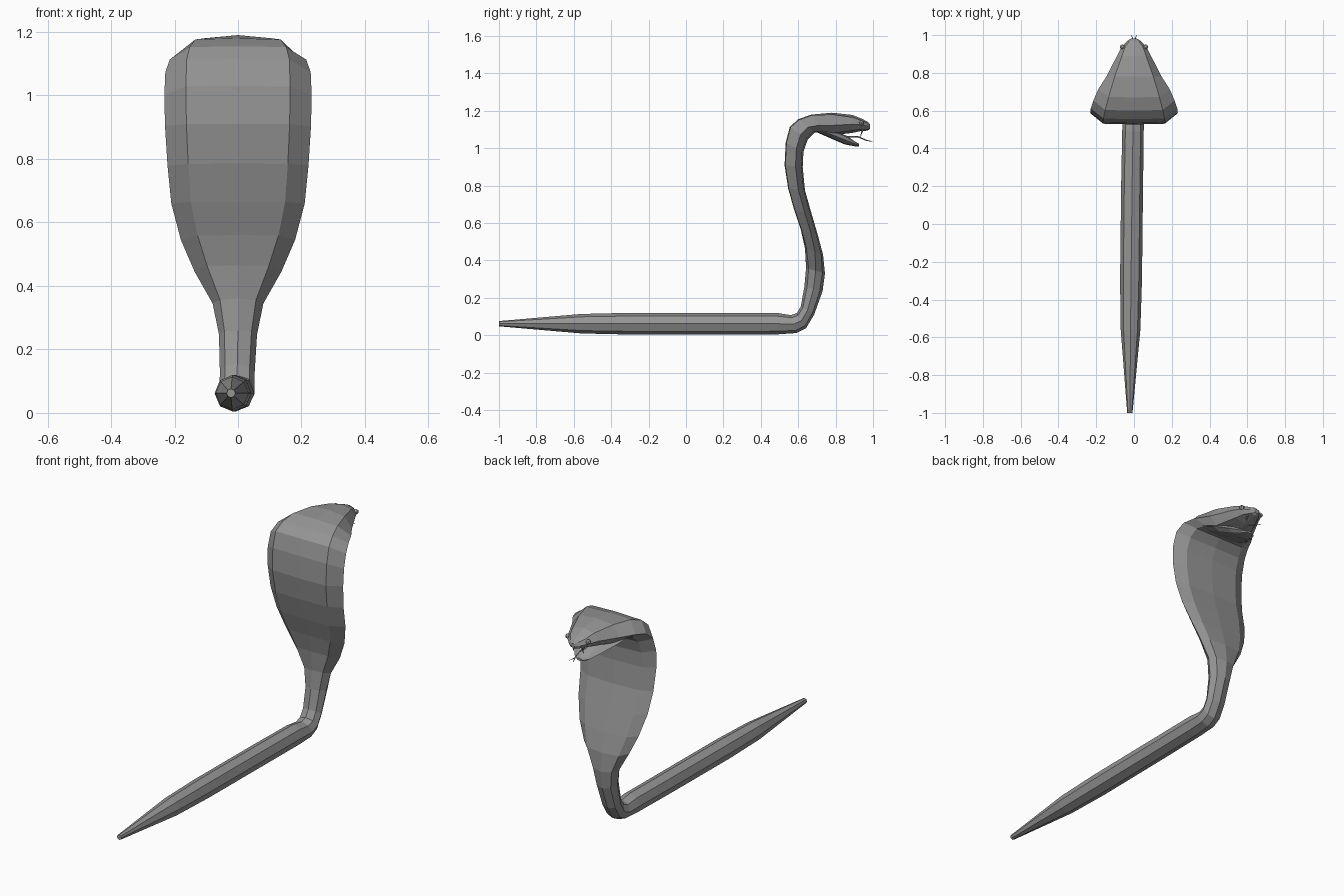
import bpy, bmesh, math
from mathutils import Vector

skin = bpy.data.materials.new("grey")
skin.diffuse_color = (0.3, 0.3, 0.3, 1)


def finish(name, bm):
    bmesh.ops.recalc_face_normals(bm, faces=bm.faces)
    me = bpy.data.meshes.new(name)
    bm.to_mesh(me)
    bm.free()
    me.materials.append(skin)
    ob = bpy.data.objects.new(name, me)
    bpy.context.collection.objects.link(ob)
    return ob


def loft(name, rings):
    """Eight-sided rings: half width, back (y, z), belly (y, z)."""
    bm = bmesh.new()
    prev = None
    for w, by, bz, fy, fz in rings:
        # wide rings get broad flat back and belly panels
        flat = min(1, max(0, (w - 0.07) / 0.12))
        # the tail drifts slightly to one side
        cx = -0.022 * min(1, max(0, (0.65 - by) / 1.65)) ** 0.6 if bz < 0.2 else 0
        ring = []
        for k in range(8):
            a = k * math.pi / 4
            t = (1 - math.cos(a)) / 2
            goal = (0, 0.04, 0.6, 0.93, 1)[min(k, 8 - k)]
            t += (goal - t) * flat
            ring.append(bm.verts.new((cx + w * math.sin(a), by + (fy - by) * t, bz + (fz - bz) * t)))
        if prev:
            for k in range(8):
                j = (k + 1) % 8
                bm.faces.new((prev[k], prev[j], ring[j], ring[k]))
        else:
            bm.faces.new(ring)
        prev = ring
    bm.faces.new(prev)
    return finish(name, bm)


def rod(name, a, b, r1, r2, sides=5):
    a, b = Vector(a), Vector(b)
    bm = bmesh.new()
    bmesh.ops.create_cone(bm, cap_ends=True, segments=sides, radius1=r1, radius2=r2, depth=(b - a).length)
    q = (b - a).to_track_quat('Z', 'Y')
    for v in bm.verts:
        v.co = q @ v.co + (a + b) / 2
    return finish(name, bm)


# Straight tail: round rings along y
tail = [(r, y, 0.062 + r, y, 0.062 - r)
        for y, r in ((-1, 0.014), (-0.56, 0.052), (-0.3, 0.058), (0.2, 0.058), (0.49, 0.057))]

# Bend and raised neck
neck = [
    (0.056, 0.56, 0.108, 0.59, 0.012),
    (0.055, 0.592, 0.118, 0.642, 0.038),
    (0.055, 0.614, 0.155, 0.685, 0.11),
    (0.060, 0.633, 0.26, 0.73, 0.235),
    (0.080, 0.642, 0.36, 0.743, 0.33),
    (0.137, 0.636, 0.465, 0.733, 0.43),
]

# Hood
hood = [
    (0.180, 0.615, 0.56, 0.705, 0.535),
    (0.210, 0.58, 0.665, 0.67, 0.655),
    (0.222, 0.546, 0.785, 0.636, 0.775),
    (0.230, 0.527, 0.91, 0.624, 0.9),
    (0.232, 0.533, 1.03, 0.628, 0.98),
    (0.229, 0.555, 1.115, 0.65, 1.045),
    (0.215, 0.60, 1.155, 0.69, 1.085),
]

# Upper head
head = [
    (0.190, 0.67, 1.18, 0.74, 1.085),
    (0.145, 0.78, 1.19, 0.785, 1.07),
    (0.090, 0.89, 1.178, 0.89, 1.082),
    (0.066, 0.94, 1.158, 0.935, 1.092),
    (0.035, 0.97, 1.142, 0.97, 1.094),
    (0.012, 0.983, 1.128, 0.983, 1.102),
]
loft("body", tail + neck + hood + head)

# Dropped lower jaw
loft("lower_jaw", [
    (0.15, 0.70, 1.12, 0.70, 1.085),
    (0.12, 0.78, 1.10, 0.78, 1.05),
    (0.078, 0.86, 1.066, 0.85, 1.02),
    (0.045, 0.905, 1.035, 0.905, 1.01),
    (0.018, 0.925, 1.024, 0.925, 1.01),
])

# Eyes, fangs and forked tongue tips on both sides
for side, s in (("left", -1), ("right", 1)):
    bm = bmesh.new()
    bmesh.ops.create_uvsphere(bm, u_segments=8, v_segments=6, radius=0.013)
    bmesh.ops.translate(bm, verts=bm.verts, vec=(s * 0.062, 0.938, 1.135))
    finish(side + "_eye", bm)
    rod(side + "_fang", (s * 0.03, 0.945, 1.1), (s * 0.03, 0.932, 1.06), 0.006, 0.001)
    rod(side + "_tongue_tip", (0, 0.965, 1.042), (s * 0.014, 1.0, 1.036), 0.003, 0.001, 4)

# Tongue
rod("tongue_root", (0, 0.86, 1.06), (0, 0.92, 1.062), 0.004, 0.004, 4)
rod("tongue", (0, 0.92, 1.062), (0, 0.967, 1.041), 0.004, 0.003, 4)
